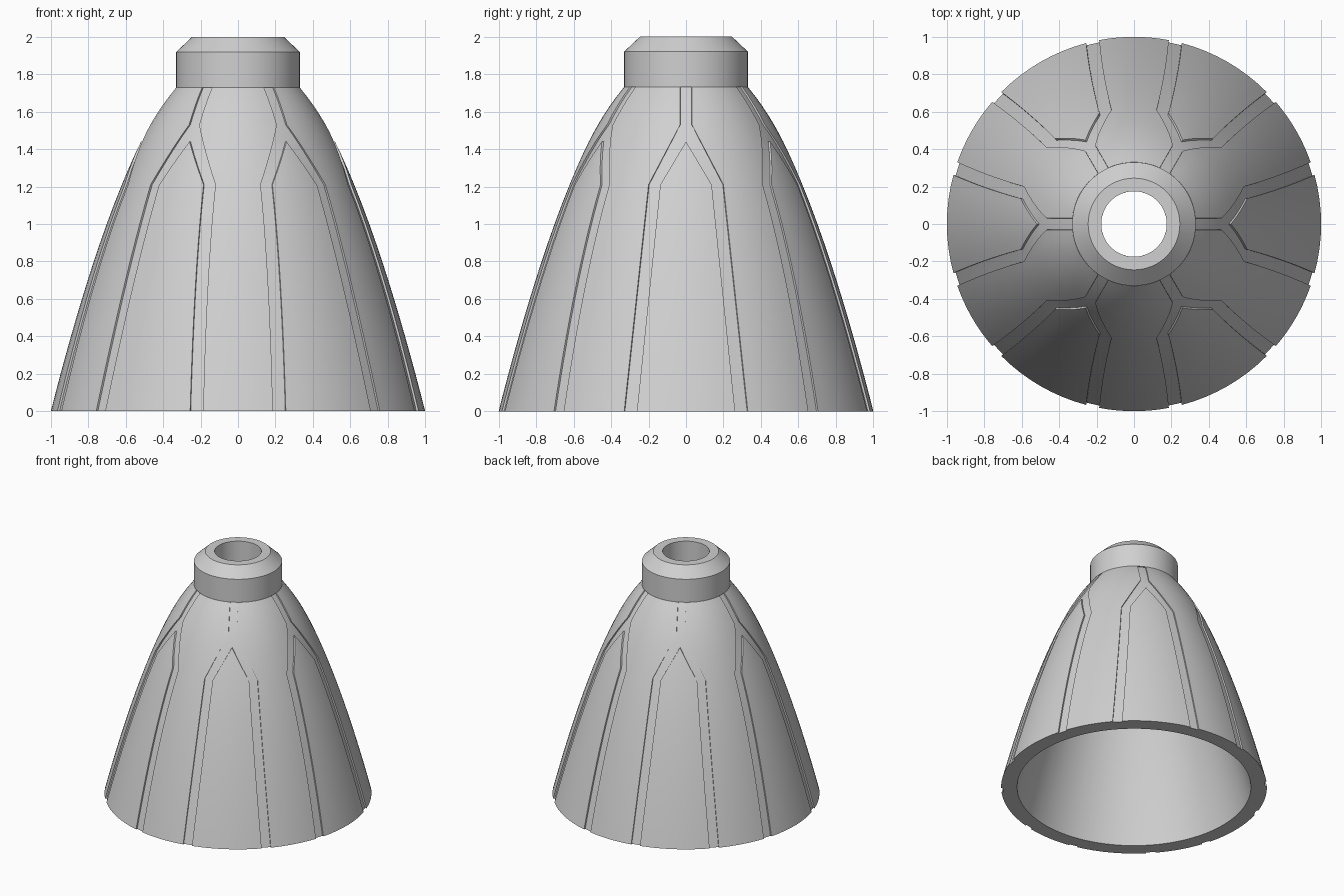
import bpy, bmesh, math

if "Cube" in bpy.data.objects:
    bpy.data.objects.remove(bpy.data.objects["Cube"])

grey = bpy.data.materials.new("light grey")
grey.diffuse_color = (0.63, 0.63, 0.63, 1)
grey.use_nodes = True
grey.node_tree.nodes["Principled BSDF"].inputs["Base Color"].default_value = grey.diffuse_color

TOP, TIP, DEPTH, WALL = 1.73, 1.44, 0.012, 0.12


def radius(z):
    # paraboloid bell, slightly pinched under the collar
    return math.sqrt(1 - z / 1.97) - 0.018 * (max(0, z - 1.4) / 0.33) ** 2


def lerp(points, z):
    for (z0, v0), (z1, v1) in zip(points, points[1:]):
        if z <= z1:
            return v0 + (v1 - v0) * (z - z0) / (z1 - z0)
    return points[-1][1]


# half-widths of the pointed panel and of the groove around it
PANEL = [(0, 0.262), (1.21, 0.137), (TIP, 0), (TOP, 0)]
GROOVE = [(0, 0.33), (1.21, 0.2), (1.53, 0.031), (TOP, 0.031)]


def columns(z):
    """(angle, radius) across half a repeat, from panel centre to 30 degrees."""
    r = radius(z)
    a = math.asin(lerp(PANEL, z) / r)
    b = math.asin(lerp(GROOVE, z) / r)
    low = r - DEPTH
    rp = r if z <= TIP else low
    end = math.pi / 6
    cols = [(a * i / 4, rp) for i in range(5)]
    cols += [(a, low), (b, low)]
    cols += [(b + (end - b) * i / 4, r) for i in range(5)]
    return cols


def finish(bm, name):
    bmesh.ops.recalc_face_normals(bm, faces=bm.faces)
    me = bpy.data.meshes.new(name)
    bm.to_mesh(me)
    bm.free()
    ob = bpy.data.objects.new(name, me)
    bpy.context.collection.objects.link(ob)
    me.materials.append(grey)
    bpy.ops.object.select_all(action='DESELECT')
    ob.select_set(True)
    bpy.context.view_layer.objects.active = ob
    bpy.ops.object.shade_smooth_by_angle(angle=math.radians(30))
    return ob


# Bell: grooved outer skin, then smooth inner skin, closed at rim and top
outer_z = sorted([i * 0.1 for i in range(12)] +
                 [1.21, 1.29, 1.37, TIP, 1.485, 1.53, 1.58, 1.63, 1.68, TOP])
inner = [(TOP, 0.175), (1.68, 0.225)] + \
        [(z, radius(z) - WALL) for z in (1.6, 1.5, 1.4, 1.2, 1.0, 0.8, 0.6, 0.4, 0.2, 0)]
rows = [(z, columns(z)) for z in outer_z]
rows += [(z, [(a, r) for a, _ in columns(0)]) for z, r in inner]

bm = bmesh.new()
cache = {}


def vert(a, r, z):
    co = (r * math.cos(a), r * math.sin(a), z)
    key = tuple(round(c * 1e4) for c in co)
    if key not in cache:
        cache[key] = bm.verts.new(co)
    return cache[key]


for k in range(6):
    for side in (1, -1):
        grid = [[vert(k * math.pi / 3 + side * a, r, z) for a, r in cols] for z, cols in rows]
        for i in range(len(rows)):
            j = (i + 1) % len(rows)
            for c in range(len(grid[0]) - 1):
                # no panel side wall above its tip
                if c == 4 and i < len(outer_z) - 1 and rows[i][0] >= TIP:
                    continue
                quad = [grid[i][c], grid[i][c + 1], grid[j][c + 1], grid[j][c]]
                face = list(dict.fromkeys(quad))
                if len(face) > 2 and not bm.faces.get(face):
                    bm.faces.new(face)
finish(bm, "bell")

# Collar: chamfered ring with a through hole
profile = [(0.175, TOP), (0.33, TOP), (0.33, 1.92), (0.245, 2.0), (0.175, 2.0)]
bm = bmesh.new()
N = 64
rings = [[bm.verts.new((r * math.cos(2 * math.pi * i / N), r * math.sin(2 * math.pi * i / N), z))
          for i in range(N)] for r, z in profile]
for p in range(len(rings)):
    a, b = rings[p], rings[(p + 1) % len(rings)]
    for i in range(N):
        n = (i + 1) % N
        bm.faces.new((a[i], a[n], b[n], b[i]))
finish(bm, "collar")
